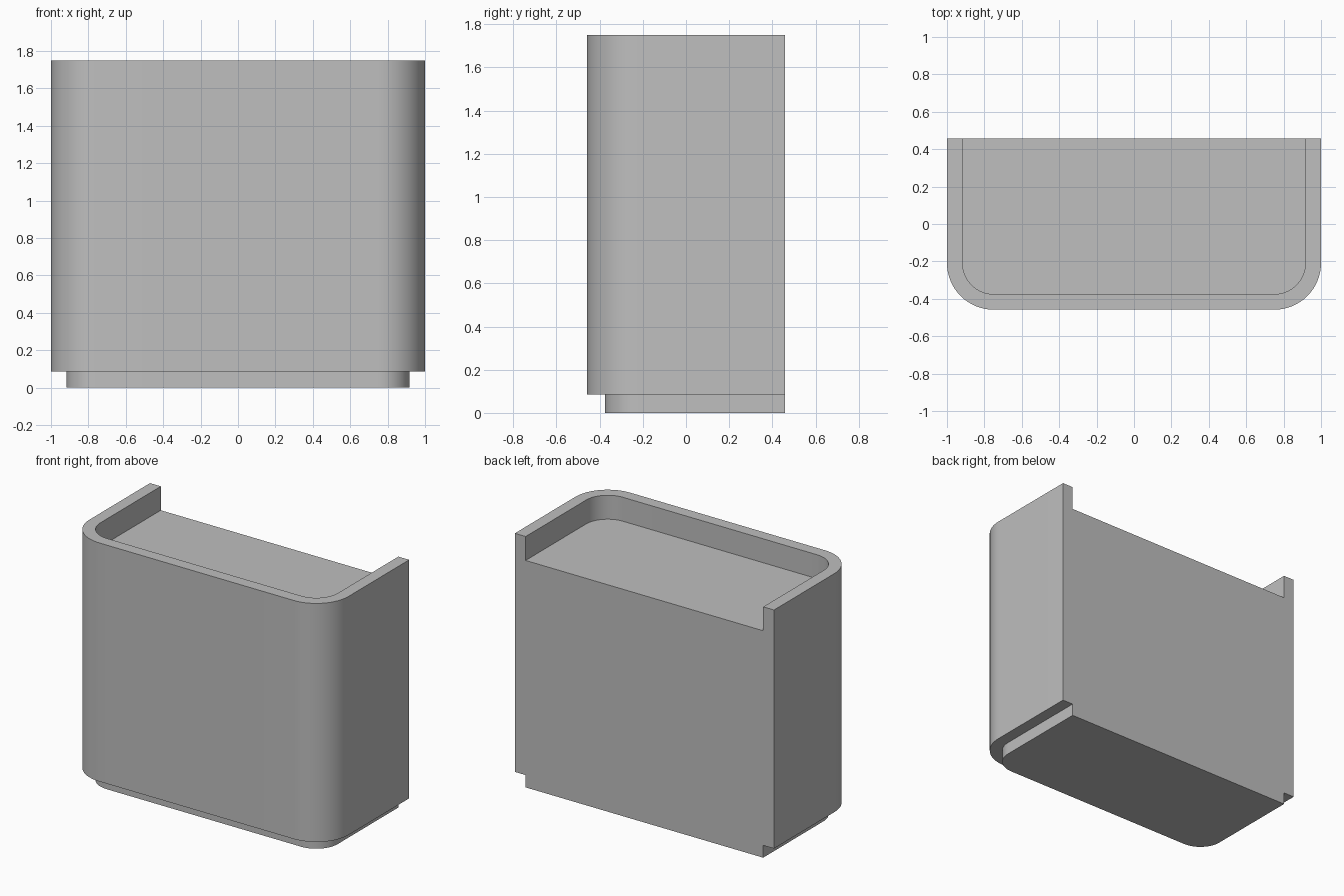
import bpy
import bmesh
from math import cos, sin, pi

if "Cube" in bpy.data.objects:
    bpy.data.objects.remove(bpy.data.objects["Cube"])

WALL = 1 / 12
BACK = 5.5 / 12
FOOT, FLOOR, TOP = 0.086, 1.583, 1.75
STEPS = 16

grey = bpy.data.materials.new("light grey")
grey.use_nodes = True
colour = (0.52, 0.52, 0.52, 1)
grey.diffuse_color = colour
grey.node_tree.nodes["Principled BSDF"].inputs["Base Color"].default_value = colour


def outline(inset):
    """Open U from back left to back right, with rounded front corners."""
    half, front, radius = 1 - inset, -BACK + inset, 0.25 - inset
    cx, cy = half - radius, front + radius
    right = [(half, BACK)]
    for i in range(STEPS + 1):
        a = pi / 2 * i / STEPS
        right.append((cx + radius * cos(a), cy - radius * sin(a)))
    return [(-x, y) for x, y in right] + right[::-1]


# Housing: shell and core in one closed body with a foot below and a recess above
bm = bmesh.new()
levels = [(WALL, 0), (WALL, FOOT), (0, FOOT), (0, TOP), (WALL, TOP), (WALL, FLOOR)]
rings = [[bm.verts.new((x, y, z)) for x, y in outline(d)] for d, z in levels]

for low, high in zip(rings, rings[1:]):
    for i in range(len(low) - 1):
        bm.faces.new((low[i], low[i + 1], high[i + 1], high[i]))

# Underside and recess floor
bm.faces.new(rings[0])
bm.faces.new(rings[-1])

# Flat back, following the stepped silhouette
bm.faces.new([r[0] for r in rings] + [r[-1] for r in reversed(rings)])
bmesh.ops.recalc_face_normals(bm, faces=bm.faces)

mesh = bpy.data.meshes.new("housing")
bm.to_mesh(mesh)
bm.free()
mesh.materials.append(grey)
housing = bpy.data.objects.new("housing", mesh)
bpy.context.collection.objects.link(housing)

# Smooth rounded corners, crisp edges
bpy.context.view_layer.objects.active = housing
housing.select_set(True)
bpy.ops.object.shade_smooth_by_angle(angle=pi / 6)
